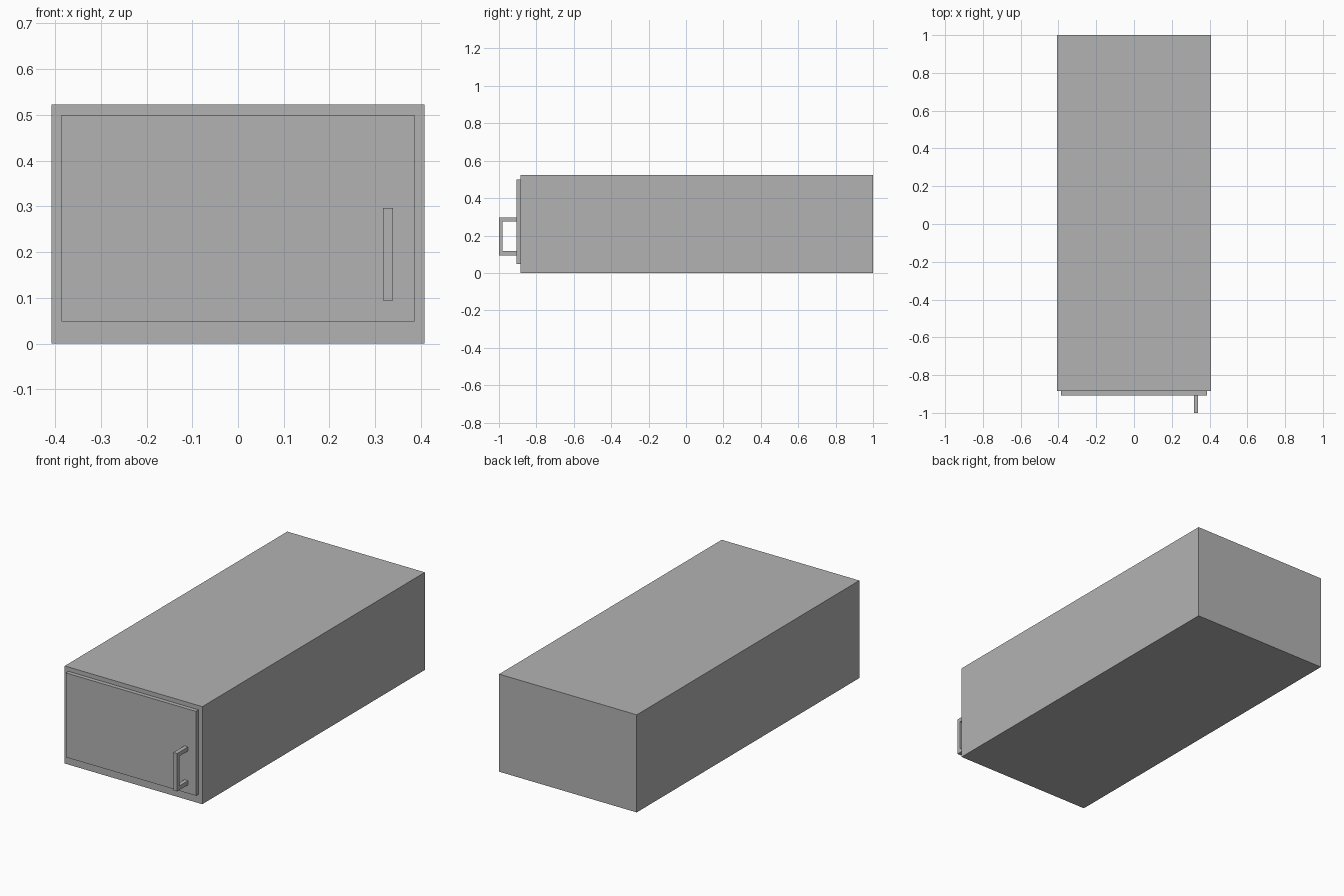
import bpy

if "Cube" in bpy.data.objects:
    bpy.data.objects.remove(bpy.data.objects["Cube"])

grey = bpy.data.materials.new("plain_grey")
grey.diffuse_color = (0.45, 0.45, 0.45, 1)
grey.use_nodes = True
grey.node_tree.nodes["Principled BSDF"].inputs["Base Color"].default_value = grey.diffuse_color


def box(name, x, y, z):
    """Box spanning the given (min, max) ranges."""
    bpy.ops.mesh.primitive_cube_add(size=1)
    ob = bpy.context.object
    ob.name = name
    ob.location = [(a + b) / 2 for a, b in (x, y, z)]
    ob.scale = [b - a for a, b in (x, y, z)]
    bpy.ops.object.transform_apply(location=True, scale=True)
    ob.data.materials.append(grey)
    return ob


# Cabinet body
box("cabinet_body", (-0.408, 0.408), (-0.885, 1.0), (0, 0.523))

# Door panel on the front
box("door", (-0.386, 0.386), (-0.907, -0.885), (0.048, 0.5))

# Handle: upright grip and two stand-offs
hx = (0.317, 0.339)
box("handle_grip", hx, (-1.0, -0.98), (0.094, 0.297))
for name, z in (("handle_lower_post", (0.094, 0.116)), ("handle_upper_post", (0.275, 0.297))):
    box(name, hx, (-0.98, -0.907), z)
